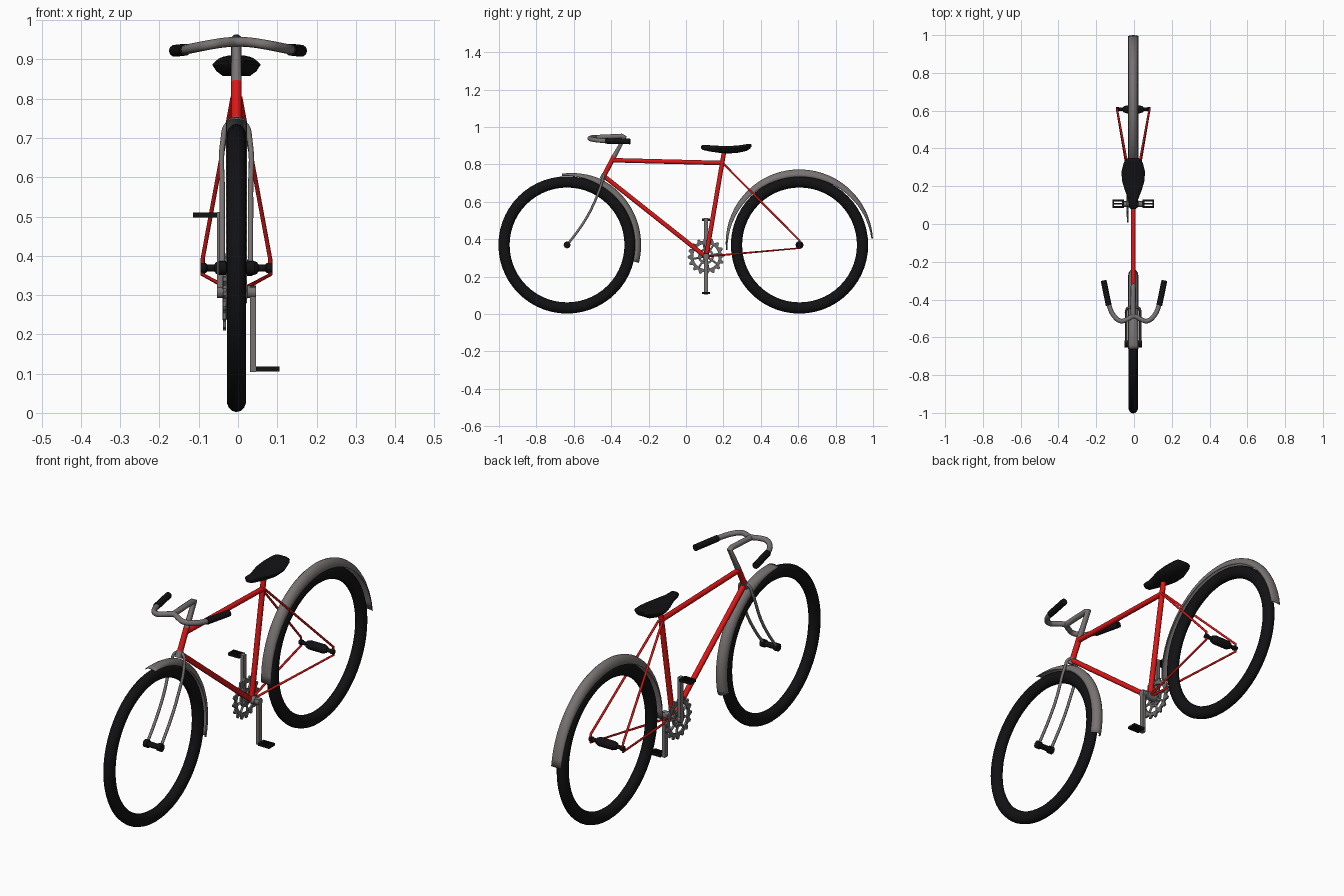
import bpy, bmesh, math
from mathutils import Matrix, Vector

if "Cube" in bpy.data.objects:
    bpy.data.objects.remove(bpy.data.objects["Cube"])

CX = -0.004                      # centre plane of the frame
FRONT, REAR = (-0.636, 0.369), (0.607, 0.369)
BB = (0.107, 0.308)              # bottom bracket (y, z)


def mat(name, c):
    m = bpy.data.materials.new(name)
    m.diffuse_color = (*c, 1)
    m.use_nodes = True
    m.node_tree.nodes["Principled BSDF"].inputs["Base Color"].default_value = m.diffuse_color
    return m


RED = mat("red paint", (0.72, 0.008, 0.008))
GREY = mat("warm grey metal", (0.19, 0.17, 0.17))
STEEL = mat("chainring grey", (0.15, 0.15, 0.15))
BLACK = mat("black rubber", (0.006, 0.006, 0.007))


def finish(ob, m, angle=40):
    ob.data.materials.clear()
    ob.data.materials.append(m)
    bpy.ops.object.select_all(action='DESELECT')
    ob.select_set(True)
    bpy.context.view_layer.objects.active = ob
    bpy.ops.object.shade_smooth_by_angle(angle=math.radians(angle))
    return ob


def from_bm(name, bm, m, angle=40):
    bmesh.ops.recalc_face_normals(bm, faces=bm.faces)
    me = bpy.data.meshes.new(name)
    bm.to_mesh(me)
    bm.free()
    ob = bpy.data.objects.new(name, me)
    bpy.context.collection.objects.link(ob)
    return finish(ob, m, angle)


def tube(name, pts, r, m, smooth=False, cx=CX):
    cu = bpy.data.curves.new(name, 'CURVE')
    cu.dimensions = '3D'
    cu.bevel_depth, cu.bevel_resolution, cu.use_fill_caps = r, 3, True
    cu.resolution_u = 6
    if smooth:
        sp = cu.splines.new('BEZIER')
        sp.bezier_points.add(len(pts) - 1)
        for b, p in zip(sp.bezier_points, pts):
            b.co = (p[0] + cx, p[1], p[2])
            b.handle_left_type = b.handle_right_type = 'AUTO'
    else:
        sp = cu.splines.new('POLY')
        sp.points.add(len(pts) - 1)
        for b, p in zip(sp.points, pts):
            b.co = (p[0] + cx, p[1], p[2], 1)
    ob = bpy.data.objects.new(name, cu)
    bpy.context.collection.objects.link(ob)
    bpy.ops.object.select_all(action='DESELECT')
    ob.select_set(True)
    bpy.context.view_layer.objects.active = ob
    bpy.ops.object.convert(target='MESH')
    return finish(bpy.context.object, m, 50)


def loft(name, rings, m, closed=False, angle=40):
    """Skin a list of equal-length closed rings of points."""
    bm = bmesh.new()
    vs = [[bm.verts.new(p) for p in ring] for ring in rings]
    n = len(vs[0])
    for i in range(len(vs) if closed else len(vs) - 1):
        a, b = vs[i], vs[(i + 1) % len(vs)]
        for j in range(n):
            bm.faces.new((a[j], a[(j + 1) % n], b[(j + 1) % n], b[j]))
    if not closed:
        bm.faces.new(vs[0])
        bm.faces.new(vs[-1])
    return from_bm(name, bm, m, angle)


def lathe(name, prof, c, m, n=16):
    """Turn (x, radius) points around the x axis through c = (y, z)."""
    circ = [(math.cos(2 * math.pi * j / n), math.sin(2 * math.pi * j / n)) for j in range(n)]
    return loft(name, [[(x + CX, c[0] + r * u, c[1] + r * v) for u, v in circ] for x, r in prof], m)


def box(name, lo, hi, m):
    bm = bmesh.new()
    bmesh.ops.create_cube(bm, size=1)
    lo, hi = Vector(lo), Vector(hi)
    bm.transform(Matrix.Translation((lo + hi) / 2 + Vector((CX, 0, 0))) @ Matrix.Diagonal((*(hi - lo), 1)))
    return from_bm(name, bm, m)


def tyre(name, c):
    rings = []
    for i in range(56):
        a = 2 * math.pi * i / 56
        ring = []
        for j in range(14):
            b = 2 * math.pi * j / 14
            r = 0.337 + 0.030 * math.cos(b)
            ring.append((CX + 0.025 * math.sin(b), c[0] + r * math.cos(a), c[1] + r * math.sin(a)))
        rings.append(ring)
    loft(name, rings, BLACK, closed=True, angle=60)


def fender(name, c, a0, a1, radius, depth):
    """Curved mudguard whose side depth follows depth(t)."""
    bm, prev, n = bmesh.new(), None, 32
    for i in range(n + 1):
        t = i / n
        a = math.radians(a0 + (a1 - a0) * t)
        row = []
        for j in range(9):
            b = math.pi * j / 8
            r = radius(t) - depth(t) * (1 - math.sin(b))
            row.append(bm.verts.new((CX - 0.027 * math.cos(b), c[0] + r * math.cos(a), c[1] + r * math.sin(a))))
        if prev:
            for j in range(8):
                bm.faces.new((prev[j], prev[j + 1], row[j + 1], row[j]))
        prev = row
    ob = from_bm(name, bm, GREY, 60)
    ob.modifiers.new("thickness", 'SOLIDIFY').thickness = 0.003


# wheels, hubs and mudguards
tyre("front_tyre", FRONT)
tyre("rear_tyre", REAR)
lathe("front_hub", [(-.046, .010), (-.046, .018), (-.026, .018), (-.024, .013), (.024, .013),
                    (.026, .018), (.046, .018), (.046, .010)], FRONT, BLACK)
lathe("rear_hub", [(-.092, .006), (-.092, .011), (-.078, .013), (-.074, .009), (-.056, .009), (-.052, .015),
                   (-.036, .021), (.036, .021), (.052, .015), (.056, .009), (.074, .009), (.078, .013),
                   (.092, .011), (.092, .006)], REAR, BLACK)
fender("front_mudguard", FRONT, -14, 94, lambda t: 0.396 - 0.014 * max(0, t - .7) / .3,
       lambda t: 0.032 - 0.022 * max(0, t - .7) / .3)
fender("rear_mudguard", REAR, 5, 184, lambda t: 0.394 + 0.010 * math.sin(math.pi * t),
       lambda t: 0.006 + 0.034 * math.sin(math.pi * t))

# red frame
tube("head_tube", [(0, -.446, .725), (0, -.385, .842)], .0135, RED)
tube("top_tube", [(0, -.39, .822), (0, .198, .807)], .0125, RED)
tube("down_tube", [(0, -.436, .735), (0, .10, .310)], .0125, RED)
tube("seat_tube", [(0, .108, .308), (0, .204, .870)], .0125, RED)
for s, side in ((-1, "left"), (1, "right")):
    tube(side + "_rear_stays", [(s * .010, .2, .803), (s * .086, .608, .392), (s * .086, .608, .352),
                                (s * .004, .115, .308)], .0055, RED)
    # fork blades
    tube(side + "_fork_blade", [(0, -.436, .742), (s * .022, -.441, .735), (s * .034, -.452, .695),
                                (s * .036, -.508, .558), (s * .036, -.560, .470), (s * .036, -.632, .373)],
         .0068, GREY, True)
tube("fork_crown", [(0, -.448, .720), (0, -.434, .748)], .016, GREY)

# stem, handlebar and grips
tube("stem", [(0, -.388, .836), (0, -.328, .945), (0, -.345, .951), (0, -.488, .944)], .0135, GREY)
half = [(.035, -.504, .943), (.068, -.514, .938), (.105, -.488, .931), (.134, -.425, .925), (.158, -.315, .922)]
bar = [(-x, y, z) for x, y, z in reversed(half)] + [(0, -.488, .945)] + half
tube("handlebar", bar, .0125, GREY, True, cx=0)
for s, side in ((-1, "left"), (1, "right")):
    tube(side + "_grip", [(s * .134, -.430, .925), (s * .161, -.299, .922)], .0155, BLACK, cx=0)

# saddle: (y, half width, top z, bottom z)
rings = []
for y, w, zt, zb in ((.079, .012, .897, .887), (.088, .021, .904, .877), (.13, .026, .902, .868),
                     (.18, .045, .899, .861), (.23, .060, .898, .858), (.28, .062, .901, .862),
                     (.325, .050, .908, .872), (.343, .040, .910, .884), (.349, .030, .906, .894)):
    h = zt - zb
    prof = [(0, zt), (.5, zt), (.85, zt - .12 * h), (1, zt - .35 * h), (.85, zb + .3 * h), (.58, zb), (0, zb)]
    ring = [(CX + w * u, y, z) for u, z in prof]
    rings.append(ring + [(CX - w * u, y, z) for u, z in reversed(prof[1:-1])])
loft("saddle", rings, BLACK, angle=50)


# chainring with teeth and spokes
def ring_plate(name, n, inner, outer, x, t):
    rings = []
    for i in range(n):
        a = 2 * math.pi * i / n
        ro = outer(i)
        rings.append([(CX + x + d, BB[0] + r * math.cos(a), BB[1] + r * math.sin(a))
                      for r, d in ((inner, -t), (ro, -t), (ro, t), (inner, t))])
    loft(name, rings, STEEL, closed=True, angle=30)


ring_plate("chainring", 64, .068, lambda i: .098 if i % 4 < 2 else .084, -.030, .004)
ring_plate("chainring_inner", 32, .030, lambda i: .042, -.030, .004)
for k in range(8):
    a = math.pi * k / 4 + .2
    tube("chainring_spoke", [(-.030, BB[0] + r * math.cos(a), BB[1] + r * math.sin(a)) for r in (.015, .072)],
         .0055, STEEL)
lathe("crank_axle", [(-.050, .016), (-.028, .016), (-.026, .019), (.026, .019), (.028, .016), (.050, .016)],
      BB, GREY)

# cranks and open pedals
for s, up, side in ((-1, 1, "left"), (1, -1, "right")):
    zp = BB[1] + up * .196
    xs = sorted((s * .034, s * .050))
    zs = sorted((BB[1] - up * .014, zp + up * .008))
    box(side + "_crank", (xs[0], BB[0] - .011, zs[0]), (xs[1], BB[0] + .011, zs[1]), GREY)
    for x0, x1, y0, y1 in ((.050, .110, -.022, -.013), (.050, .110, .013, .022), (.050, .060, -.022, .022),
                           (.101, .110, -.022, .022), (.044, .110, -.004, .004)):
        a, b = sorted((s * x0, s * x1))
        box(side + "_pedal", (a, BB[0] + y0, zp - .006), (b, BB[0] + y1, zp + .006), BLACK)
